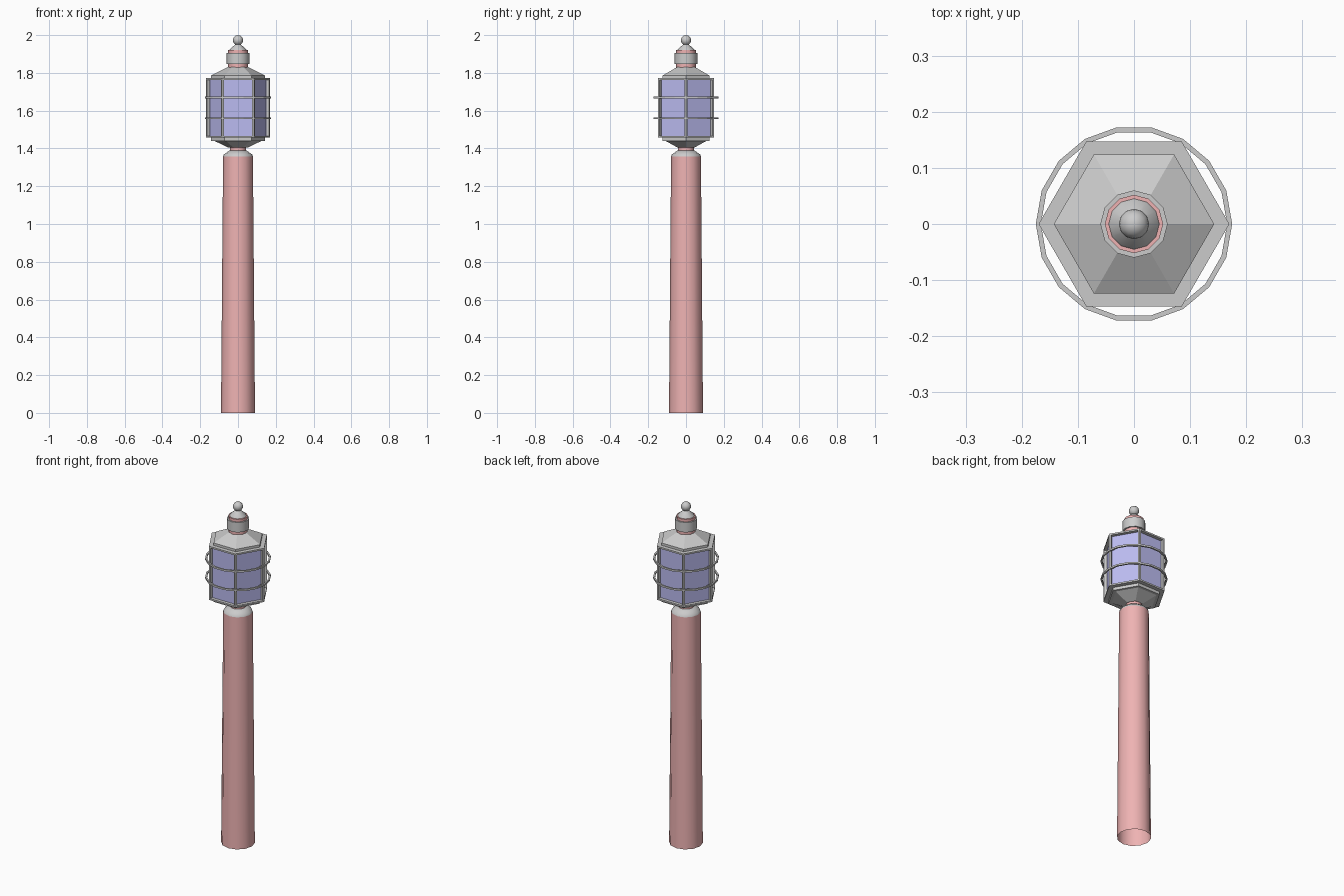
import bpy, bmesh, math

if "Cube" in bpy.data.objects:
    bpy.data.objects.remove(bpy.data.objects["Cube"])


def material(name, rgb):
    m = bpy.data.materials.new(name)
    m.diffuse_color = (*rgb, 1)
    m.use_nodes = True
    m.node_tree.nodes["Principled BSDF"].inputs["Base Color"].default_value = m.diffuse_color
    return m


PINK = material("pink_paint", (0.86, 0.45, 0.45))
GLASS = material("violet_glass", (0.5, 0.5, 0.88))


def finish(bm, name, mats=(), smooth=None):
    me = bpy.data.meshes.new(name)
    bm.to_mesh(me)
    bm.free()
    ob = bpy.data.objects.new(name, me)
    bpy.context.collection.objects.link(ob)
    for m in mats:
        me.materials.append(m)
    if smooth:
        bpy.ops.object.select_all(action='DESELECT')
        ob.select_set(True)
        bpy.context.view_layer.objects.active = ob
        bpy.ops.object.shade_smooth_by_angle(angle=math.radians(smooth))
    return ob


def lathe_mesh(profile, sides, caps=(True, True), closed=False):
    """Revolve (radius, z) points, listed bottom to top, into a faceted solid."""
    bm = bmesh.new()
    rings = [[bm.verts.new((r * math.cos(2 * math.pi * i / sides),
                            r * math.sin(2 * math.pi * i / sides), z))
              for i in range(sides)] for r, z in profile]
    pairs = list(zip(rings, rings[1:]))
    if closed:
        pairs.append((rings[-1], rings[0]))
    for a, b in pairs:
        for i in range(sides):
            j = (i + 1) % sides
            bm.faces.new((a[i], a[j], b[j], b[i]))
    if not closed:
        if caps[0]:
            bm.faces.new(rings[0][::-1])
        if caps[1]:
            bm.faces.new(rings[-1])
    bm.normal_update()
    return bm


def lathe(name, profile, sides=12, mat=None, smooth=40, **kw):
    return finish(lathe_mesh(profile, sides, **kw), name, [mat] if mat else [], smooth)


# Post, open underneath, with its grey shoulder and neck
lathe("post", [(0.09, 0), (0.079, 1.357)], mat=PINK, caps=(False, False))
lathe("post_shoulder", [(0.079, 1.357), (0.075, 1.368), (0.047, 1.388)], caps=(False, True))
lathe("lower_neck", [(0.042, 1.38), (0.042, 1.41)], mat=PINK)

# Six-sided funnel and ledge under the lantern
lathe("lantern_base", [(0.05, 1.404), (0.125, 1.44), (0.143, 1.44), (0.143, 1.458)],
      6, smooth=None)

# Lantern cage: six-sided box with recessed glass panes
bm = lathe_mesh([(0.17, 1.457), (0.17, 1.772)], 6)
sides = [f for f in bm.faces if len(f.verts) == 4]
bmesh.ops.inset_individual(bm, faces=sides, thickness=0.013)
bmesh.ops.inset_individual(bm, faces=sides, thickness=0.0005, depth=-0.018)
for f in sides:
    f.material_index = 1
finish(bm, "lantern_cage", [None, GLASS])

# Guard hoops around the lantern
for n, z in (("lower", 1.56), ("upper", 1.67)):
    lathe(n + "_hoop", [(0.166, z - 0.005), (0.175, z - 0.005),
                        (0.175, z + 0.005), (0.166, z + 0.005)],
          18, closed=True, smooth=None)

# Roof
lathe("roof", [(0.143, 1.77), (0.143, 1.786), (0.056, 1.83)], 6, smooth=None)

# Chimney collar, its two pink bands and the finial
lathe("upper_neck", [(0.052, 1.815), (0.052, 1.85)], mat=PINK)
lathe("collar", [(0.06, 1.847), (0.06, 1.905)])
lathe("collar_band", [(0.052, 1.90), (0.052, 1.92)], mat=PINK)
lathe("finial_cone", [(0.046, 1.918), (0.043, 1.925), (0.013, 1.952)])
bm = bmesh.new()
bmesh.ops.create_uvsphere(bm, u_segments=12, v_segments=8, radius=0.027)
bmesh.ops.translate(bm, verts=bm.verts, vec=(0, 0, 1.973))
finish(bm, "finial_ball", smooth=50)
